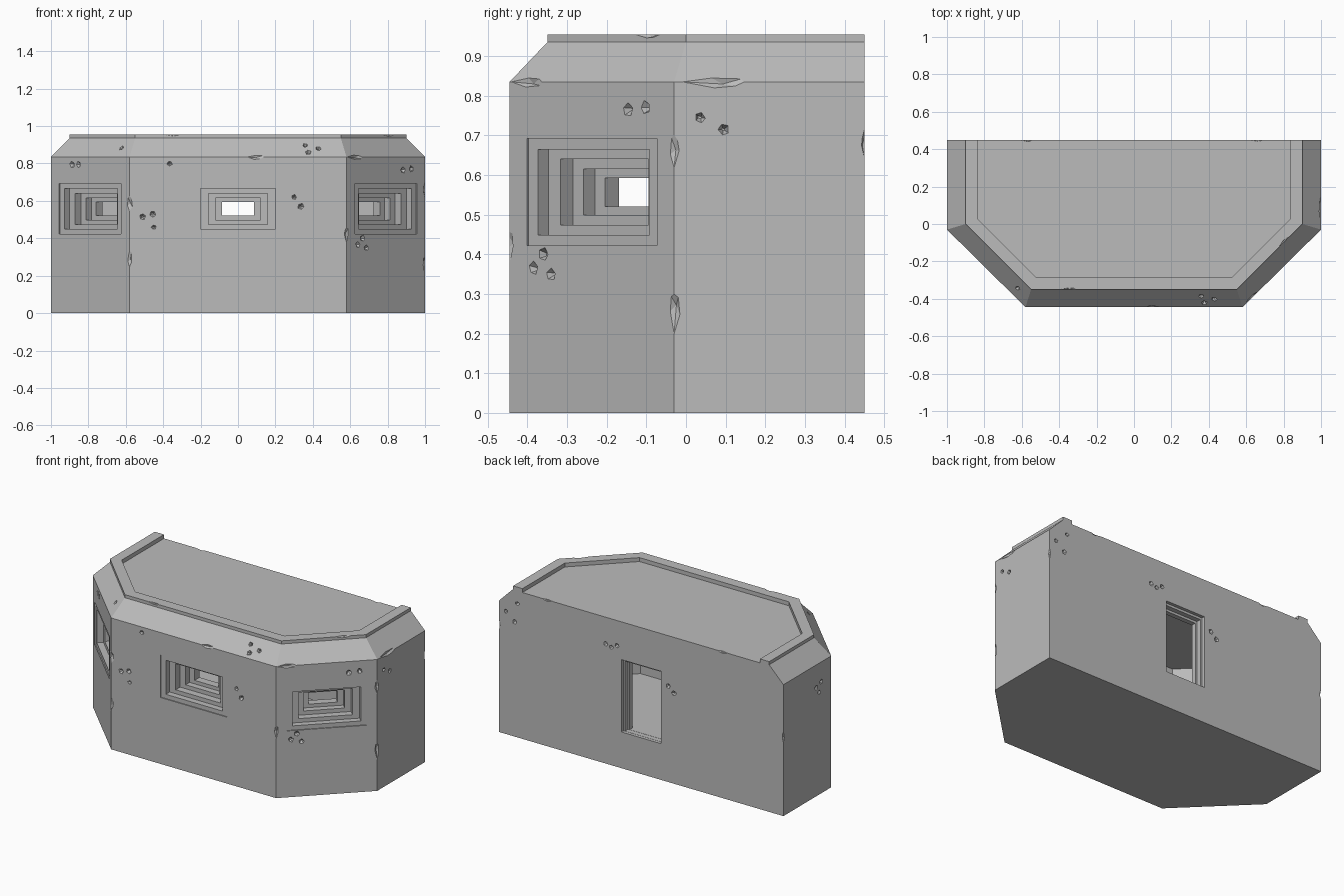
import bpy, bmesh, math, random
from mathutils import Vector, Matrix

random.seed(4)
old = bpy.data.objects.get("Cube")
if old:
    bpy.data.objects.remove(old, do_unlink=True)

concrete = bpy.data.materials.new("concrete_grey")
concrete.use_nodes = True
GREY = (0.5, 0.5, 0.5, 1)
concrete.diffuse_color = GREY
concrete.node_tree.nodes["Principled BSDF"].inputs["Base Color"].default_value = GREY


def finish(name, bm):
    bmesh.ops.recalc_face_normals(bm, faces=bm.faces)
    mesh = bpy.data.meshes.new(name)
    bm.to_mesh(mesh)
    bm.free()
    mesh.materials.append(concrete)
    obj = bpy.data.objects.new(name, mesh)
    bpy.context.collection.objects.link(obj)
    return obj


def loft(name, rings):
    """Closed solid through a stack of equal-length rings of points."""
    bm = bmesh.new()
    rows = [[bm.verts.new(p) for p in ring] for ring in rings]
    for a, b in zip(rows, rows[1:]):
        for i in range(len(a)):
            j = (i + 1) % len(a)
            bm.faces.new((a[i], a[j], b[j], b[i]))
    bm.faces.new(rows[0][::-1])
    bm.faces.new(rows[-1])
    return finish(name, bm)


def cut(target, cutter):
    cutter.hide_render = True
    mod = target.modifiers.new("cut", "BOOLEAN")
    mod.operation = "DIFFERENCE"
    mod.solver = "EXACT"
    mod.object = cutter
    bpy.context.view_layer.objects.active = target
    bpy.ops.object.modifier_apply(modifier=mod.name)
    bpy.data.objects.remove(cutter, do_unlink=True)


def plan(side, shoulder, nose, front, z, back=0.45):
    """Six-sided footprint with the two front corners cut off."""
    half = [(side, back), (side, shoulder), (nose, front)]
    pts = half + [(-x, y) for x, y in reversed(half)]
    return [(x, y, z) for x, y in pts]


def opening(name, origin, inward, steps):
    """Stepped hole; steps are (half width, bottom, top, end depth)."""
    n = Vector(inward).normalized()
    along = Vector((-n.y, n.x, 0))
    rings, start = [], -0.05
    for w, low, high, end in steps:
        for d in (start, end):
            base = Vector(origin) + n * d
            rings.append([base + along * sx * w + Vector((0, 0, z))
                          for sx, z in ((-1, low), (1, low), (1, high), (-1, high))])
        start = end
    return loft(name, rings)


# Walls, sloped shoulder and roof rim
bunker = loft("bunker_shell", [
    plan(1, -0.03, 0.58, -0.445, 0),
    plan(1, -0.03, 0.58, -0.445, 0.835),
    plan(0.9, 0.0, 0.55, -0.35, 0.935),
    plan(0.9, 0.0, 0.55, -0.35, 0.955)])

# Sunken roof deck, open at the back, and the room inside
cut(bunker, loft("deck_cutter", [plan(0.835, 0.025, 0.525, -0.283, z, 0.6) for z in (0.93, 1.1)]))
cut(bunker, loft("room_cutter", [plan(0.82, 0.045, 0.505, -0.265, z, 0.37) for z in (0.23, 0.8)]))

# Stepped firing slots in the front and both angled walls
Z = 0.557
slot = [(w, Z - h, Z + h, d) for w, h, d in (
    (0.233, 0.135, 0.006), (0.2, 0.108, 0.045), (0.158, 0.083, 0.09),
    (0.12, 0.058, 0.13), (0.085, 0.036, 0.25))]
for x, y, nx in ((0, -0.445, 0), (0.79, -0.2375, -1), (-0.79, -0.2375, 1)):
    cut(bunker, opening("slot_cutter", (x, y, 0), (nx, 1.01, 0), slot))

# Stepped rear doorway
door = [(0.14, 0.23, 0.69, 0.02), (0.128, 0.231, 0.675, 0.05), (0.116, 0.232, 0.66, 0.15)]
cut(bunker, opening("door_cutter", (0, 0.45, 0), (0, -1, 0), door))

# Bullet pits, grouped by wall
damage = bmesh.new()


def pit(pos, normal):
    n = Vector(normal).normalized()
    r = random.uniform(0.016, 0.021)
    rot = (-n).to_track_quat("Z", "Y").to_matrix().to_4x4()
    spin = Matrix.Rotation(random.uniform(0, 6), 4, "Z")
    made = bmesh.ops.create_cone(damage, cap_ends=True, segments=5, radius1=r, radius2=0.004,
                                 depth=0.022, matrix=Matrix.Translation(Vector(pos) - n * 0.006) @ rot @ spin)
    for v in made["verts"]:
        v.co += Vector([random.uniform(-0.002, 0.002) for _ in range(3)])


for x, z in ((-0.365, 0.8), (-0.51, 0.515), (-0.455, 0.53), (-0.45, 0.46), (0.3, 0.62), (0.335, 0.57)):
    pit((x, -0.445, z), (0, -1, 0))
for x, z in ((0.36, 0.897), (0.375, 0.86), (0.43, 0.88)):
    pit((x, -0.445 + (z - 0.835) * 0.95, z), (0, -1, 0.95))
pit((-0.625, -0.345, 0.885), (-0.7, -0.7, 1))
for y, z in ((-0.145, 0.765), (-0.1, 0.77), (-0.385, 0.365), (-0.36, 0.4), (-0.34, 0.35)):
    pit((1.025 + y, y, z), (1, -1, 0))
for x in (-0.885, -0.85):
    pit((x, -1.025 - x, 0.795), (-1, -1, 0))
for y, z in ((0.035, 0.745), (0.095, 0.715)):
    pit((1, y, z), (1, 0, 0))
for y, z in ((0.12, 0.69), (0.07, 0.71), (0.09, 0.65)):
    pit((-1, y, z), (-1, 0, 0))
for x, z in ((0.25, 0.76), (0.21, 0.75), (0.17, 0.77), (-0.19, 0.61), (-0.23, 0.575),
             (0.95, 0.78), (0.89, 0.73), (0.87, 0.85)):
    pit((x, 0.45, z), (0, 1, 0))


# Chips broken off the edges
def chip(pos, along, outward, length, r=0.026):
    u = Vector(along).normalized()
    out = Vector(outward).normalized()
    side = u.cross(out).normalized()
    frame = Matrix((u * length / 2, side * r, out * r)).transposed().to_4x4()
    place = Matrix.Translation(Vector(pos) + out * r * 0.5)
    made = bmesh.ops.create_icosphere(damage, subdivisions=1, radius=1, matrix=place @ frame)
    for v in made["verts"]:
        v.co += u * random.uniform(-0.1, 0.1) * length + out * random.uniform(-0.003, 0.003)


UP = (0, 0, 1)
for z, length in ((0.67, 0.12), (0.26, 0.13)):
    chip((1, -0.03, z), UP, (1, -0.4, 0), length)
for z, length in ((0.58, 0.11), (0.29, 0.12)):
    chip((-0.58, -0.445, z), UP, (-0.4, -1, 0), length)
chip((0.58, -0.445, 0.42), UP, (0.4, -1, 0), 0.1)
chip((1, 0.45, 0.68), UP, (1, 1, 0), 0.11, 0.02)
chip((-1, 0.45, 0.5), UP, (-1, 1, 0), 0.09, 0.02)
chip((1, 0.08, 0.835), (0, 1, 0), (1, 0, 0.4), 0.17)
chip((0.63, -0.395, 0.835), (1, 1, 0), (1, -1, 0.6), 0.14)
chip((0.1, -0.445, 0.835), (1, 0, 0), (0, -1, 0.4), 0.12)
chip((-0.35, -0.35, 0.955), (1, 0, 0), (0, -1, 1), 0.11, 0.018)
chip((0.8, -0.1, 0.955), (1, 1, 0), (1, -1, 1.4), 0.13, 0.022)
for x in (-0.57, 0.66):
    chip((x, 0.45, 0.93), (1, 0, 0), (0, 1, 1), 0.1, 0.02)
cut(bunker, finish("damage_cutter", damage))

for poly in bunker.data.polygons:
    poly.use_smooth = False
    poly.material_index = 0
